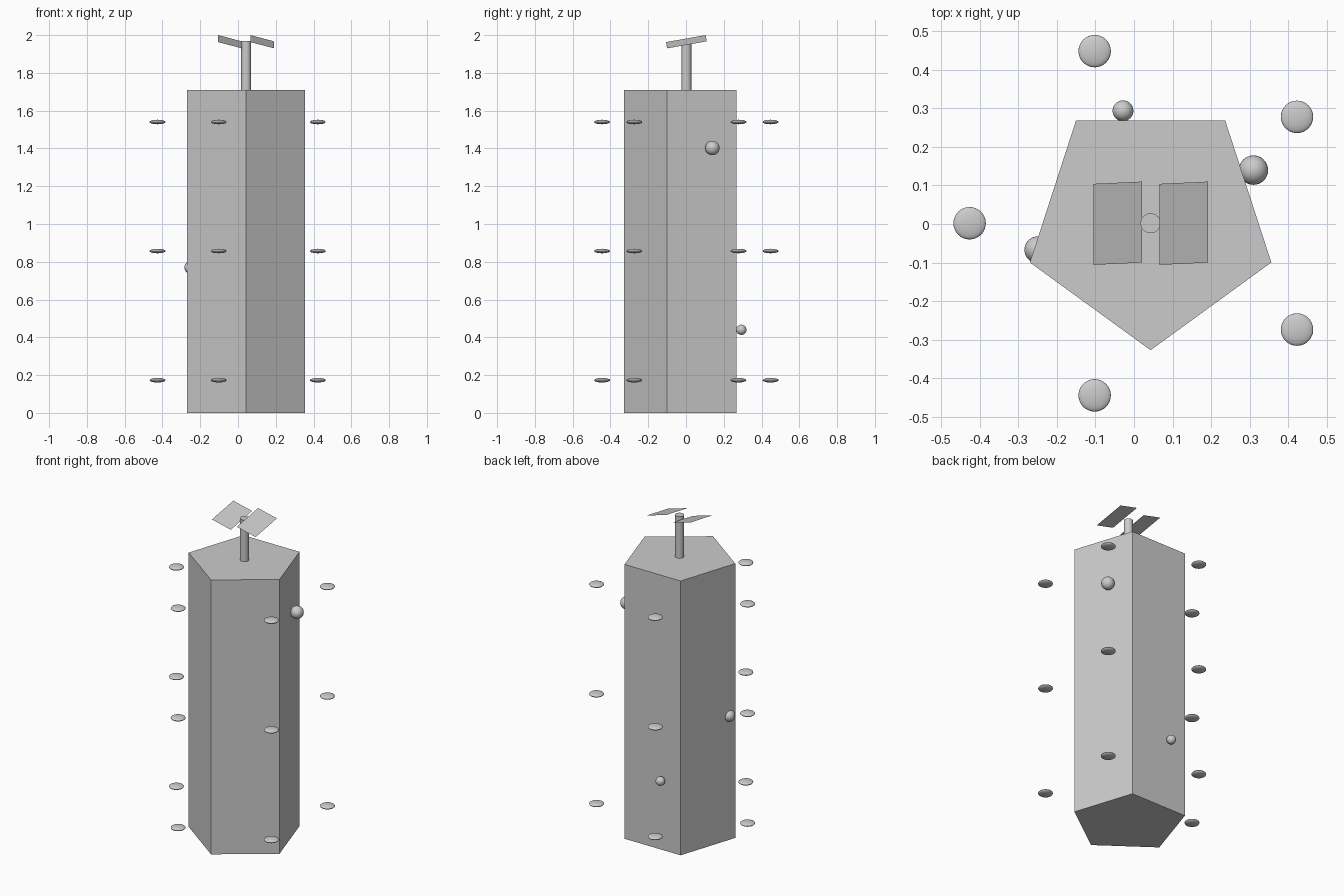
import bpy
from math import radians, cos, sin

if "Cube" in bpy.data.objects:
    bpy.data.objects.remove(bpy.data.objects["Cube"])

CX, CY = 0.043, 0.002      # tower axis
HEIGHT = 1.71


def ball(name, loc, rx, rz):
    bpy.ops.mesh.primitive_uv_sphere_add(segments=32, ring_count=16, radius=1, location=loc)
    o = bpy.context.object
    o.name = name
    o.scale = (rx, rx, rz)
    bpy.ops.object.transform_apply(location=False, rotation=False, scale=True)
    bpy.ops.object.shade_smooth()
    return o


def around(radius, degrees, z):
    a = radians(degrees)
    return (CX + radius * cos(a), CY + radius * sin(a), z)


# five-sided tower with one corner to the front
R = 0.329
corners = [around(R, -90 + 72 * i, 0) for i in range(5)]
verts = corners + [(x, y, HEIGHT) for x, y, _ in corners]
faces = [(4, 3, 2, 1, 0), (5, 6, 7, 8, 9)]
faces += [(i, (i + 1) % 5, (i + 1) % 5 + 5, i + 5) for i in range(5)]
mesh = bpy.data.meshes.new("tower_body")
mesh.from_pydata(verts, [], faces)
bpy.context.collection.objects.link(bpy.data.objects.new("tower_body", mesh))

# mast on the roof
bpy.ops.mesh.primitive_cylinder_add(vertices=32, radius=0.026, depth=0.26,
                                    location=(CX, CY, HEIGHT + 0.13))
bpy.context.object.name = "mast"
bpy.ops.object.shade_smooth_by_angle(angle=radians(30))

# two thin tilted panels at the mast top
for side, x in (("left", -0.0425), ("right", 0.1285)):
    bpy.ops.mesh.primitive_plane_add(size=1, location=(x, CY, 1.965))
    p = bpy.context.object
    p.name = side + "_panel"
    p.scale = (0.13, 0.213, 1)
    p.rotation_mode = 'ZYX'
    p.rotation_euler = (radians(10), radians(15), 0)

# three rings of five floating discs
for level, z in enumerate((0.173, 0.857, 1.54)):
    for i in range(5):
        ball(f"floating_disc_{level}_{i}", around(0.469, 36 + 72 * i, z), 0.042, 0.012)

# round knobs on the walls
for i, (deg, z, r) in enumerate(((27.3, 1.402, 0.038), (103.8, 0.44, 0.027), (193.3, 0.77, 0.035))):
    ball(f"wall_knob_{i}", around(0.30, deg, z), r, r)
